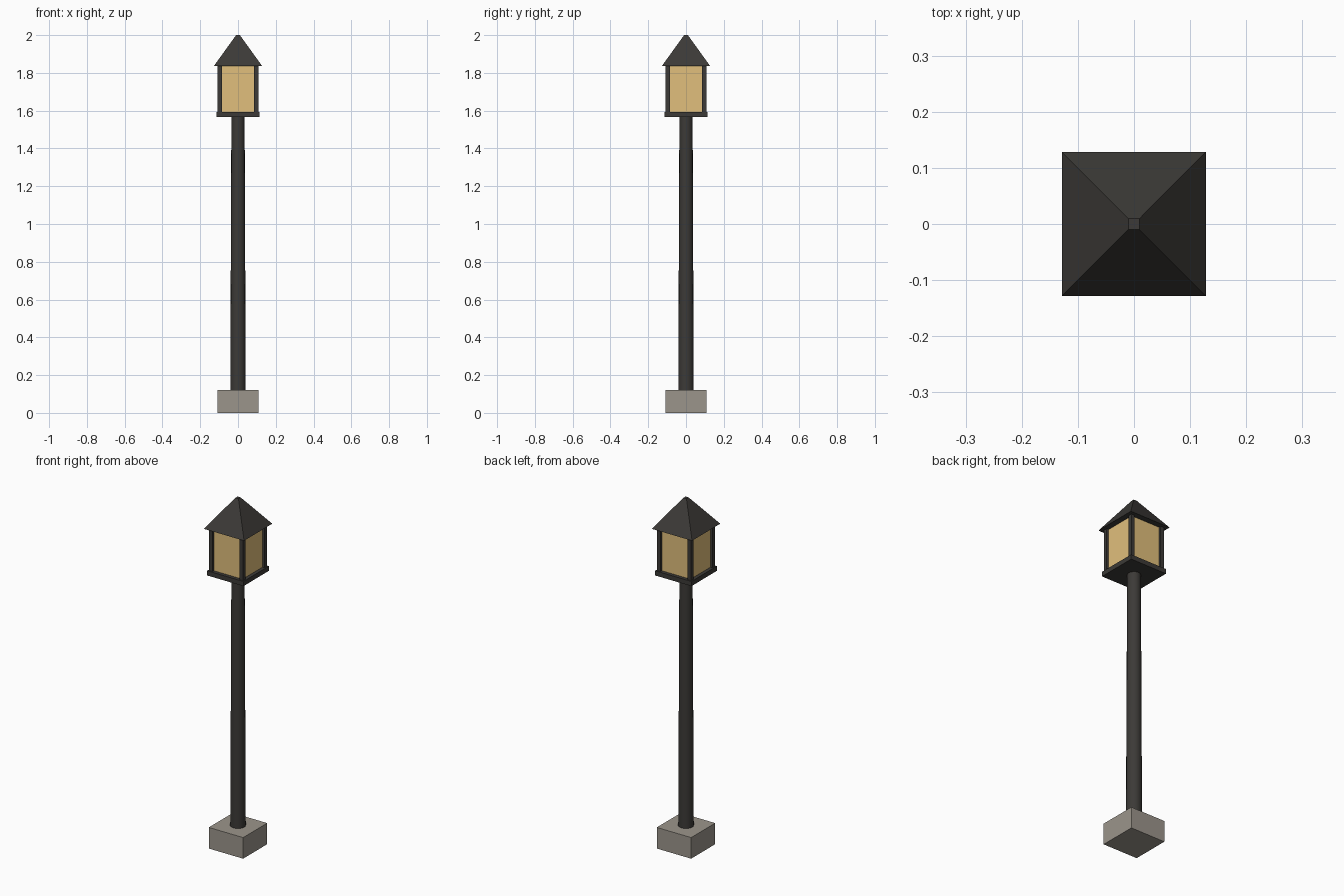
import bpy
from math import radians, sqrt

if "Cube" in bpy.data.objects:
    bpy.data.objects.remove(bpy.data.objects["Cube"])


def material(name, color):
    m = bpy.data.materials.new(name)
    m.diffuse_color = (*color, 1)
    m.use_nodes = True
    m.node_tree.nodes["Principled BSDF"].inputs["Base Color"].default_value = m.diffuse_color
    return m


metal = material("dark_metal", (0.045, 0.042, 0.038))
stone = material("stone", (0.33, 0.30, 0.26))
glass = material("warm_glass", (0.75, 0.52, 0.20))


def box(name, size, z0, z1, mat, x=0, y=0):
    bpy.ops.mesh.primitive_cube_add(size=1, location=(x, y, (z0 + z1) / 2))
    ob = bpy.context.object
    ob.name = name
    ob.scale = (size, size, z1 - z0)
    bpy.ops.object.transform_apply(location=False, rotation=False, scale=True)
    ob.data.materials.append(mat)
    return ob


def cone(name, sides, r0, r1, z0, z1, mat, turn=0):
    bpy.ops.mesh.primitive_cone_add(vertices=sides, radius1=r0, radius2=r1, depth=z1 - z0,
                                    location=(0, 0, (z0 + z1) / 2), rotation=(0, 0, turn))
    ob = bpy.context.object
    ob.name = name
    ob.data.materials.append(mat)
    return ob


# Stone foot and tapered pole
box("stone_base", 0.218, 0, 0.121, stone)
cone("pole", 16, 0.041, 0.035, 0.121, 1.57, metal)
bpy.ops.object.shade_smooth_by_angle(angle=radians(40))

# Lantern: tray, glass body, corner posts
box("lantern_tray", 0.23, 1.567, 1.594, metal)
box("lantern_glass", 0.19, 1.594, 1.836, glass)
for sx in (-1, 1):
    for sy in (-1, 1):
        box("corner_post", 0.022, 1.594, 1.836, metal, sx * 0.097, sy * 0.097)

# Pyramid roof with a tiny flat tip
cone("roof", 4, 0.128 * sqrt(2), 0.01 * sqrt(2), 1.836, 2.0, metal, radians(45))
